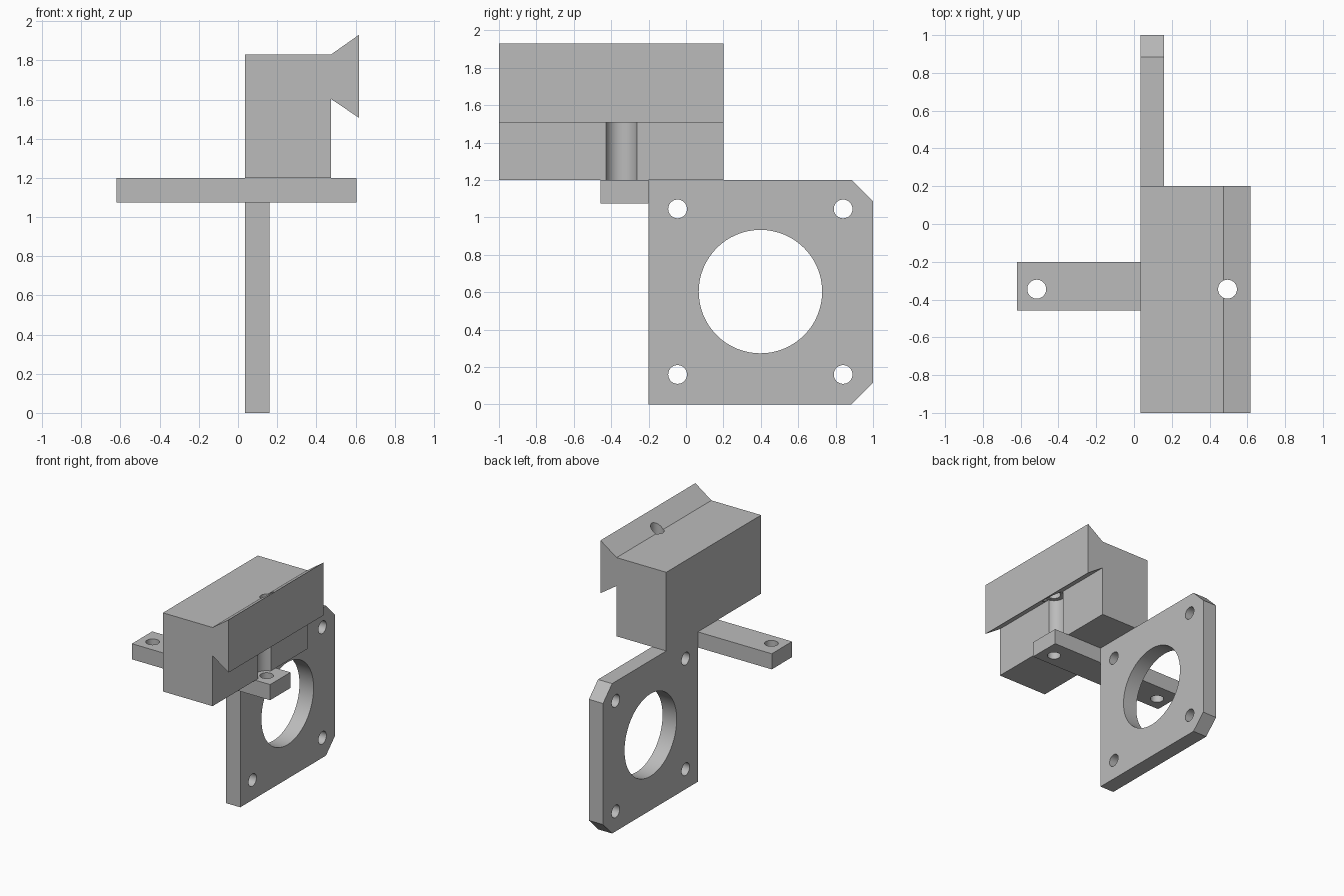
import bpy, bmesh
from math import radians
from mathutils import Matrix, Vector

cube = bpy.data.objects.get("Cube")
if cube:
    bpy.data.objects.remove(cube, do_unlink=True)

grey = bpy.data.materials.new("plain grey")
grey.use_nodes = True
colour = (0.5, 0.5, 0.5, 1)
grey.diffuse_color = colour
grey.node_tree.nodes["Principled BSDF"].inputs["Base Color"].default_value = colour


def make_object(name, bm):
    bmesh.ops.recalc_face_normals(bm, faces=bm.faces)
    mesh = bpy.data.meshes.new(name)
    bm.to_mesh(mesh)
    bm.free()
    mesh.materials.append(grey)
    obj = bpy.data.objects.new(name, mesh)
    bpy.context.collection.objects.link(obj)
    return obj


def extrude(name, points, direction):
    """Solid made by sweeping a flat outline along a direction."""
    bm = bmesh.new()
    face = bm.faces.new([bm.verts.new(p) for p in points])
    swept = bmesh.ops.extrude_face_region(bm, geom=[face])["geom"]
    moved = [v for v in swept if isinstance(v, bmesh.types.BMVert)]
    bmesh.ops.translate(bm, verts=moved, vec=direction)
    return make_object(name, bm)


def drill(obj, centre, radius, depth, axis="Z"):
    """Cut a round hole centred on a point."""
    bm = bmesh.new()
    turn = Matrix.Rotation(radians(90), 4, "Y") if axis == "X" else Matrix()
    bmesh.ops.create_cone(bm, cap_ends=True, segments=64, radius1=radius,
                          radius2=radius, depth=depth,
                          matrix=Matrix.Translation(Vector(centre)) @ turn)
    cutter = make_object("hole_cutter", bm)
    cutter.hide_render = True
    mod = obj.modifiers.new("hole", "BOOLEAN")
    mod.operation, mod.solver, mod.object = "DIFFERENCE", "EXACT", cutter
    bpy.context.view_layer.objects.active = obj
    bpy.ops.object.modifier_apply(modifier=mod.name)
    bpy.data.objects.remove(cutter, do_unlink=True)


LEFT_X, TOP, THICK = 0.035, 1.2, 0.125
SCREW_X, SCREW_Y, HOLE = 0.495, -0.345, 0.05

# Motor mounting plate with two clipped corners
c = 0.115
outline = [(-0.2, 0), (1 - c, 0), (1, c), (1, TOP - c), (1 - c, TOP), (-0.2, TOP)]
plate = extrude("motor_plate", [(LEFT_X, y, z) for y, z in outline], (THICK, 0, 0))
plate_x = LEFT_X + THICK / 2
drill(plate, (plate_x, 0.398, 0.603), 0.33, 0.5, "X")
for y in (-0.045, 0.84):
    for z in (0.16, 1.045):
        drill(plate, (plate_x, y, z), HOLE, 0.5, "X")

# Cross bar with a screw hole at each end
bar = extrude("cross_bar", [(-0.62, -0.457, TOP - THICK), (0.605, -0.457, TOP - THICK),
                            (0.605, -0.2, TOP - THICK), (-0.62, -0.2, TOP - THICK)],
              (0, 0, THICK))
for x in (-0.515, SCREW_X):
    drill(bar, (x, SCREW_Y, TOP), HOLE, 0.5)

# Block with a flared dovetail rail
profile = [(LEFT_X, TOP), (0.475, TOP), (0.475, 1.603), (0.617, 1.507),
           (0.617, 1.93), (0.475, 1.83), (LEFT_X, 1.83)]
block = extrude("dovetail_block", [(x, -1, z) for x, z in profile], (0, 1.2, 0))
# Screw hole through the rail and the wider screwdriver pocket below it
drill(block, (SCREW_X, SCREW_Y, 1.6), HOLE, 1.2)
drill(block, (SCREW_X, SCREW_Y, 1.35), 0.085, 0.5)

# Smooth hole walls, sharp edges elsewhere
for obj in (plate, bar, block):
    bpy.ops.object.select_all(action="DESELECT")
    obj.select_set(True)
    bpy.context.view_layer.objects.active = obj
    bpy.ops.object.shade_smooth_by_angle(angle=radians(30))
